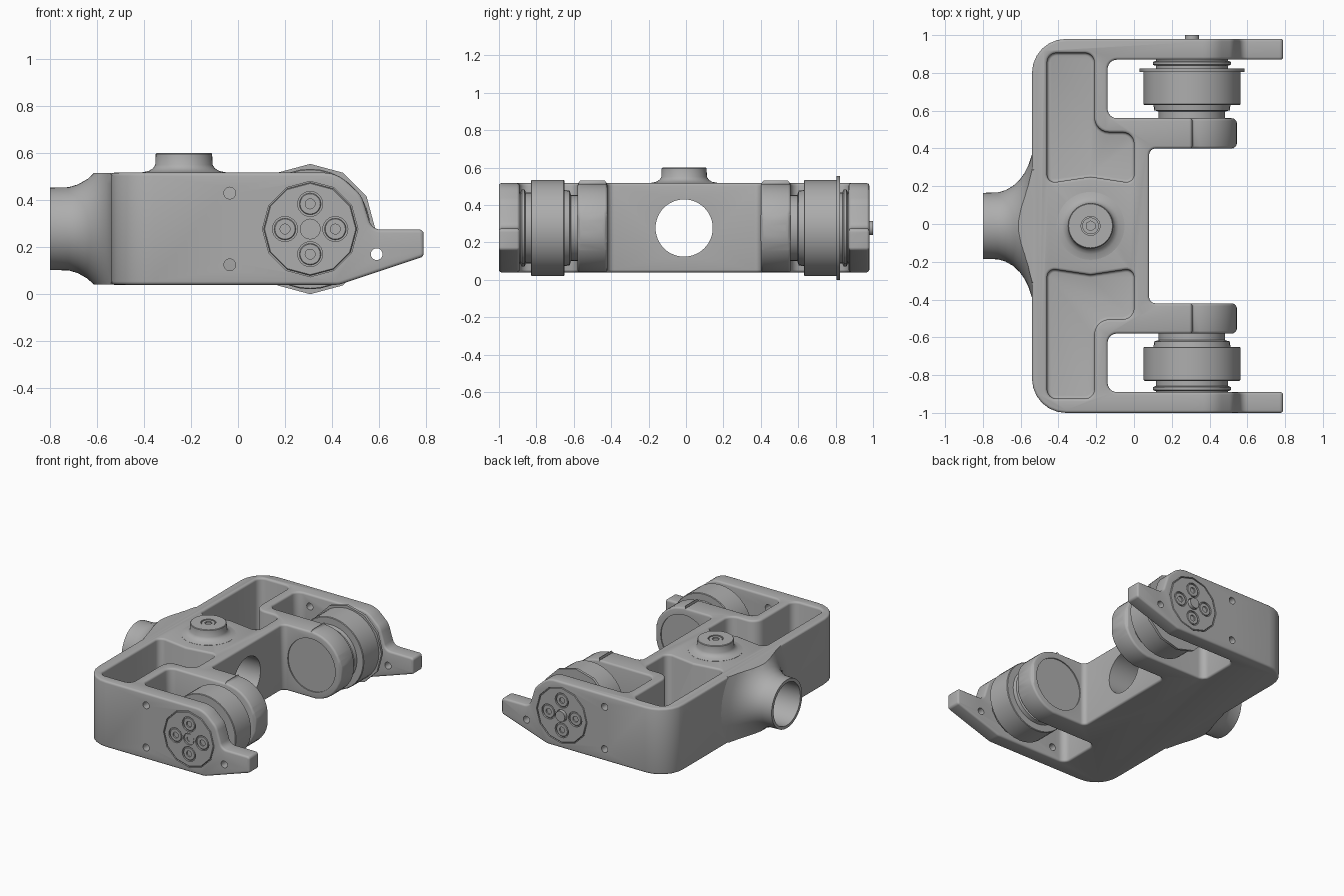
import bpy, bmesh, math
from mathutils import Vector

old = bpy.data.objects.get("Cube")
if old:
    bpy.data.objects.remove(old, do_unlink=True)

grey = bpy.data.materials.new("machined grey")
grey.use_nodes = True
colour = (0.42, 0.42, 0.42, 1)
grey.diffuse_color = colour
grey.node_tree.nodes["Principled BSDF"].inputs["Base Color"].default_value = colour

MID = -0.01          # symmetry plane in y
AX, AZ = 0.307, 0.277  # roller axis
LOW, TOP = 0.04, 0.517


def place(u, v, h, axis):
    return {"x": (h, u, v), "y": (u, h, v), "z": (u, v, h)}[axis]


def finish(name, bm):
    bmesh.ops.remove_doubles(bm, verts=bm.verts, dist=1e-5)
    bmesh.ops.recalc_face_normals(bm, faces=bm.faces)
    mesh = bpy.data.meshes.new(name)
    bm.to_mesh(mesh)
    bm.free()
    mesh.materials.append(grey)
    ob = bpy.data.objects.new(name, mesh)
    bpy.context.collection.objects.link(ob)
    return ob


def prism(name, pts, axis, lo, hi):
    bm = bmesh.new()
    a = [bm.verts.new(place(u, v, lo, axis)) for u, v in pts]
    b = [bm.verts.new(place(u, v, hi, axis)) for u, v in pts]
    bm.faces.new(a)
    bm.faces.new(b)
    for i in range(len(a)):
        j = (i + 1) % len(a)
        bm.faces.new((a[i], a[j], b[j], b[i]))
    return finish(name, bm)


def lathe(name, profile, axis, centre, sides=32):
    """Spin (height, radius) points about an axis; the ends are capped."""
    bm = bmesh.new()
    rings = []
    for h, r in profile:
        ring = []
        for i in range(sides):
            t = math.tau * i / sides + math.pi / 2
            ring.append(bm.verts.new(place(centre[0] + r * math.cos(t), centre[1] + r * math.sin(t), h, axis)))
        rings.append(ring)
    for a, b in zip(rings, rings[1:]):
        for i in range(sides):
            j = (i + 1) % sides
            bm.faces.new((a[i], a[j], b[j], b[i]))
    bm.faces.new(rings[0])
    bm.faces.new(rings[-1])
    return finish(name, bm)


def cylinder(name, axis, centre, r, lo, hi, sides=32):
    return lathe(name, [(lo, r), (hi, r)], axis, centre, sides)


def rounded(corners, seg=6):
    """Polygon from (x, y, radius) corners with rounded corners."""
    out = []
    for i, (x, y, r) in enumerate(corners):
        p = Vector((x, y))
        if r == 0:
            out.append((x, y))
            continue
        a = (Vector(corners[i - 1][:2]) - p).normalized()
        b = (Vector(corners[(i + 1) % len(corners)][:2]) - p).normalized()
        half = a.angle(b) / 2
        c = p + (a + b).normalized() * (r / math.sin(half))
        start = p + a * (r / math.tan(half)) - c
        end = p + b * (r / math.tan(half)) - c
        sweep = start.angle_signed(end)
        for k in range(seg + 1):
            t = -sweep * k / seg
            out.append((c.x + start.x * math.cos(t) - start.y * math.sin(t),
                        c.y + start.x * math.sin(t) + start.y * math.cos(t)))
    return out


def apply(ob, mod):
    with bpy.context.temp_override(object=ob, active_object=ob):
        bpy.ops.object.modifier_apply(modifier=mod.name)


def boolean(ob, other, op="DIFFERENCE"):
    mod = ob.modifiers.new("cut", "BOOLEAN")
    mod.solver, mod.operation, mod.object = "EXACT", op, other
    apply(ob, mod)
    bpy.data.objects.remove(other, do_unlink=True)


# Forked plan outline, mirrored about the middle
half = [(0.08, 0.41, 0.035), (0.545, 0.41, 0.03), (0.545, 0.57, 0.03), (-0.14, 0.57, 0.05),
        (-0.14, 0.88, 0.05), (0.79, 0.88, 0), (0.79, 0.99, 0), (-0.54, 0.99, 0.18)]
plan = half + [(x, -y, r) for x, y, r in reversed(half)]
body = prism("fork_body", rounded([(x, y + MID, r) for x, y, r in plan]), "z", LOW, TOP)

# Side silhouette of the outer arms
side = rounded([(-0.7, LOW, 0), (0.43, LOW, 0.1), (0.79, 0.16, 0.02), (0.79, 0.275, 0.02),
                (0.57, 0.275, 0.05), (0.525, 0.42, 0.1), (0.42, TOP, 0.15), (-0.7, TOP, 0)])
boolean(body, prism("side", side, "y", -1.2, 1.2), "INTERSECT")

# Round ends of the inner arms
arc = [(AX + 0.239 * math.cos(t), AZ + 0.239 * math.sin(t))
       for t in [math.radians(90 - 10 * i) for i in range(19)]]
boolean(body, prism("arm_end", arc + [(AX, -0.1), (0.7, -0.1), (0.7, 0.7), (AX, 0.7)],
                    "y", MID - 0.62, MID + 0.62))

# Pockets beside the bore
pocket = [(-0.46, 0.225, 0.04), (-0.23, 0.26, 0), (0.0, 0.225, 0.04), (0.0, 0.495, 0.06),
          (-0.21, 0.495, 0.08), (-0.21, 0.915, 0.05), (-0.46, 0.915, 0.05)]
for s in (1, -1):
    pts = rounded([(x, s * y + MID, r) for x, y, r in pocket])
    boolean(body, prism("pocket", pts, "z", 0.1, 0.7))

bevel = body.modifiers.new("soft edges", "BEVEL")
bevel.width, bevel.segments = 0.014, 3
bevel.limit_method, bevel.angle_limit = "ANGLE", math.radians(40)
bevel.use_clamp_overlap = False
apply(body, bevel)

# Flared socket at the rear, trimmed to the body height
flare = lathe("flare", [(-0.8, 0.175), (-0.72, 0.177), (-0.68, 0.189), (-0.64, 0.212), (-0.605, 0.245),
                        (-0.58, 0.28), (-0.56, 0.32), (-0.54, 0.38), (-0.5, 0.385)], "x", (MID, AZ + 0.001), 48)
slab = [(-1, -1), (1, -1), (1, 1), (-1, 1)]
boolean(flare, prism("slab", slab, "z", LOW + 0.001, TOP - 0.001), "INTERSECT")
boolean(body, flare, "UNION")
boolean(body, cylinder("bore", "x", (MID, AZ), 0.153, -1, 0.3, 48))

# Holes and disc seats in the arms
for x, z in [(-0.035, 0.43), (-0.035, 0.125), (0.59, 0.17)]:
    for s in (1, -1):
        lo, hi = sorted((MID + s * 0.8, MID + s * 1.1))
        boolean(body, cylinder("hole", "y", (x, z), 0.025, lo, hi, 20))
for s in (1, -1):
    for r, a, b, n in [(0.203, 0.975, 1.1, 12), (0.19, 0.35, 0.418, 40)]:
        lo, hi = sorted((MID + s * a, MID + s * b))
        boolean(body, cylinder("seat", "y", (AX, AZ), r, lo, hi, n))

parts = [body]
spots = [(AX + 0.107, AZ), (AX - 0.107, AZ), (AX, AZ + 0.107), (AX, AZ - 0.107)]
for s, tag in ((1, "back"), (-1, "front")):
    def spun(name, profile, sides=32, centre=(AX, AZ)):
        ob = lathe(f"{tag}_{name}", [(MID + s * h, r) for h, r in profile], "y", centre, sides)
        parts.append(ob)
        return ob

    # End disc with four recessed screws and a centre hole
    disc = spun("end_disc", [(0.96, 0.198), (0.986, 0.198), (0.99, 0.194)], 12)
    for c, r in [(p, 0.053) for p in spots] + [((AX, AZ), 0.042)]:
        lo, hi = sorted((MID + s * 0.978, MID + s * 1.1))
        boolean(disc, cylinder("recess", "y", c, r, lo, hi, 24))
    for c in spots:
        spun("screw", [(0.97, 0.046), (0.985, 0.046), (0.988, 0.043), (0.988, 0.021), (0.978, 0.021)], 20, c)

    # Roller and its shaft
    spun("inner_collar", [(0.56, 0.176), (0.605, 0.176), (0.612, 0.2), (0.65, 0.205)])
    spun("roller", [(0.64, 0.252), (0.644, 0.256), (0.816, 0.256), (0.82, 0.252)], 36)
    spun("outer_collar", [(0.81, 0.19), (0.885, 0.19)])
    spun("spring_washer", [(0.848, 0.195), (0.854, 0.207), (0.868, 0.207), (0.874, 0.195)], 16)
    if s > 0:
        spun("roller_flange", [(0.815, 0.277), (0.834, 0.277)], 12)
        spun("centre_pin", [(0.96, 0.038), (1.01, 0.038)], 20)
    else:
        spun("centre_plug", [(0.96, 0.036), (0.984, 0.036), (0.984, 0.02), (0.978, 0.02)], 20)

# Top boss with a hex socket screw
boss_at = (-0.23, MID)
boss = lathe("top_boss", [(0.49, 0.18), (TOP + 0.001, 0.18), (0.524, 0.15), (0.535, 0.132), (0.55, 0.122),
                          (0.596, 0.12), (0.6, 0.116), (0.6, 0.05), (0.585, 0.05)], "z", boss_at, 40)
screw = cylinder("boss_screw", "z", boss_at, 0.044, 0.57, 0.596)
boolean(screw, cylinder("socket", "z", boss_at, 0.026, 0.575, 0.7, 6))
parts += [boss, screw]

for ob in parts:
    with bpy.context.temp_override(object=ob, active_object=ob, selected_objects=[ob],
                                   selected_editable_objects=[ob]):
        bpy.ops.object.shade_smooth_by_angle(angle=math.radians(35))
